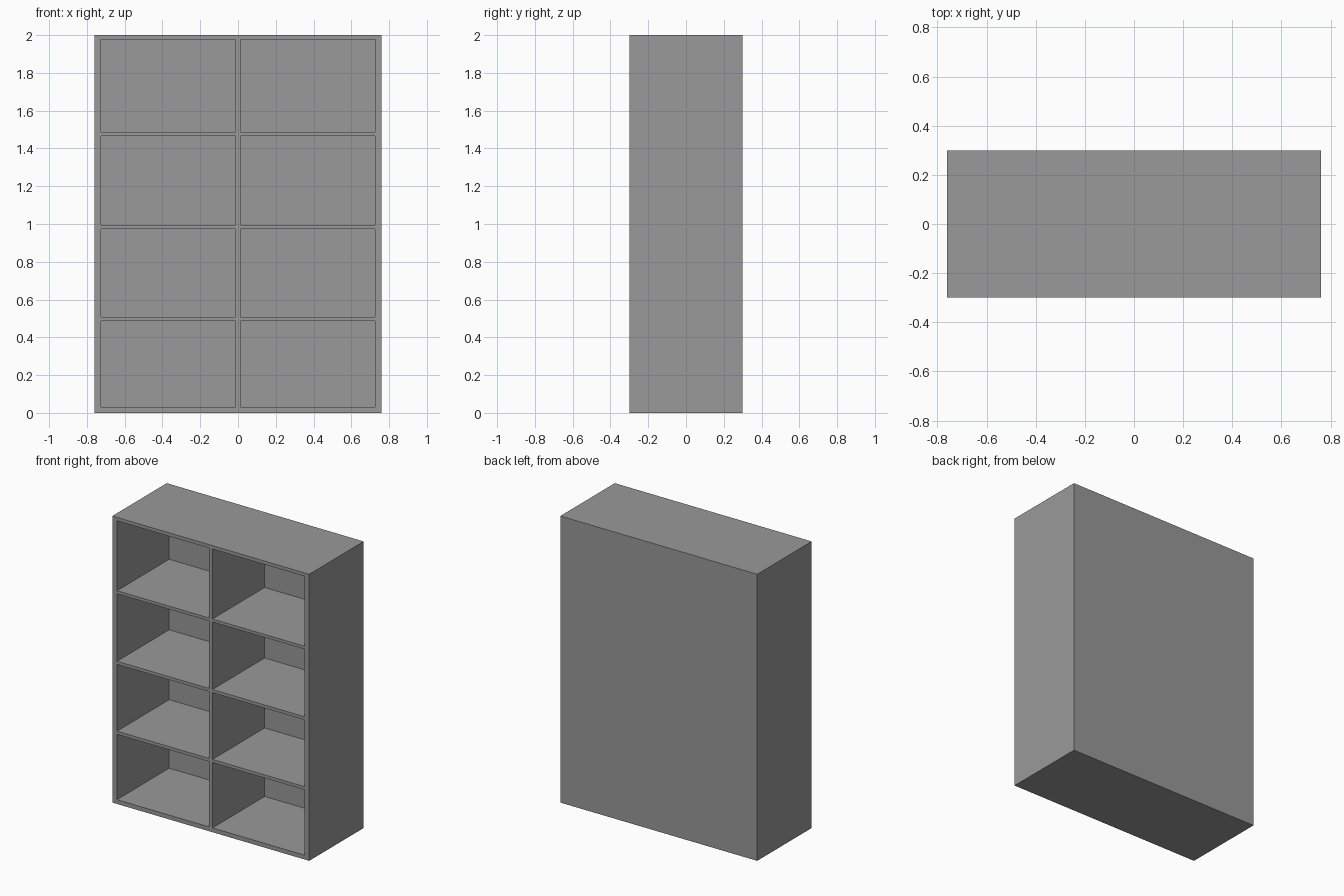
import bpy, bmesh

cube = bpy.data.objects.get("Cube")
if cube:
    bpy.data.objects.remove(cube, do_unlink=True)

# Outer depth and the depth of each compartment
HALF_DEPTH = 0.30
POCKET_DEPTH = 0.575

# Board edges across the width and up the height
half = [0.013, 0.724, 0.76]
xs = [-x for x in reversed(half)] + half
zs = [0, 0.03, 0.486, 0.508, 0.974, 0.996, 1.467, 1.488, 1.976, 2]

# The one grey finish
grey = bpy.data.materials.new("grey_finish")
grey.use_nodes = True
colour = (0.32, 0.32, 0.32, 1)
grey.diffuse_color = colour
grey.node_tree.nodes["Principled BSDF"].inputs["Base Color"].default_value = colour

# Front frame as a grid; every odd cell is a compartment opening
bm = bmesh.new()
grid = [[bm.verts.new((x, -HALF_DEPTH, z)) for z in zs] for x in xs]
openings = []
for i in range(len(xs) - 1):
    for j in range(len(zs) - 1):
        face = bm.faces.new((grid[i][j], grid[i + 1][j],
                             grid[i + 1][j + 1], grid[i][j + 1]))
        if i % 2 and j % 2:
            openings.append(face)

# Outer sides, top and bottom, closed by the back
rim = [e for e in bm.edges if e.is_boundary]
outer = bmesh.ops.extrude_edge_only(bm, edges=rim)["geom"]
bmesh.ops.translate(bm, vec=(0, 2 * HALF_DEPTH, 0),
                    verts=[g for g in outer if isinstance(g, bmesh.types.BMVert)])
bmesh.ops.holes_fill(bm, edges=[e for e in bm.edges if e.is_boundary], sides=0)

# Compartments pushed in from the openings
for face in openings:
    pushed = bmesh.ops.extrude_face_region(bm, geom=[face])["geom"]
    bmesh.ops.translate(bm, vec=(0, POCKET_DEPTH, 0),
                        verts=[g for g in pushed if isinstance(g, bmesh.types.BMVert)])
    if face.is_valid:
        bmesh.ops.delete(bm, geom=[face], context="FACES_ONLY")
bmesh.ops.recalc_face_normals(bm, faces=bm.faces)

mesh = bpy.data.meshes.new("bookcase")
bm.to_mesh(mesh)
bm.free()
mesh.materials.append(grey)
bookcase = bpy.data.objects.new("bookcase", mesh)
bpy.context.collection.objects.link(bookcase)
